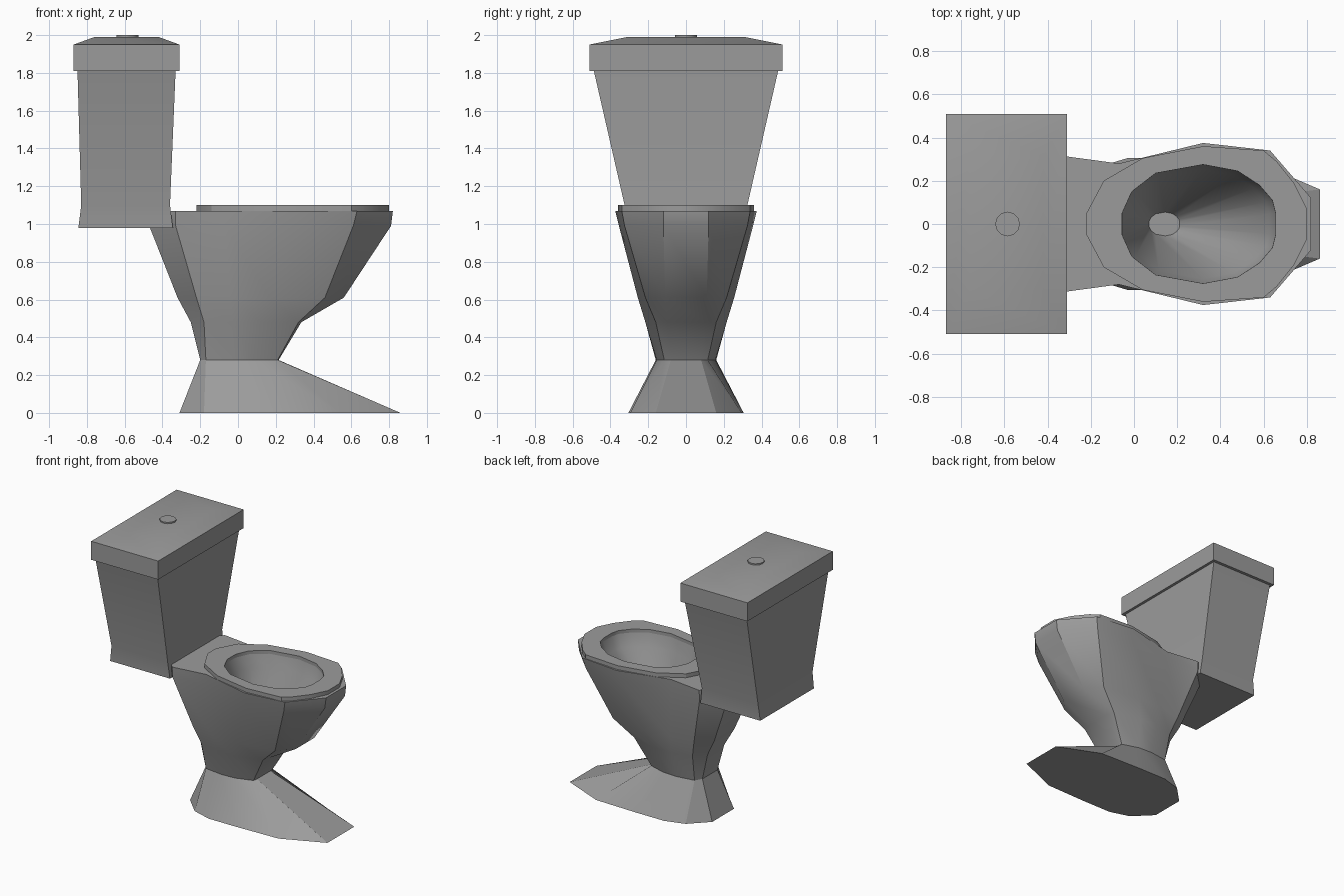
import bpy
import bmesh
from math import radians

if "Cube" in bpy.data.objects:
    bpy.data.objects.remove(bpy.data.objects["Cube"], do_unlink=True)

GREY = (0.33, 0.33, 0.33, 1.0)
ceramic = bpy.data.materials.new("grey ceramic")
ceramic.use_nodes = True
ceramic.diffuse_color = GREY
ceramic.node_tree.nodes["Principled BSDF"].inputs["Base Color"].default_value = GREY


def ring(half, z):
    """Close a half outline (back to front, y > 0) by mirroring it across y."""
    return [(x, y, z) for x, y in half] + [(x, -y, z) for x, y in reversed(half)]


def shrink(half, scale, cx):
    return [(cx + (x - cx) * scale, y * scale) for x, y in half]


def loft(name, rings, cap_start=True, cap_end=True, wrap=False, inward=False):
    """Skin a stack of equal-count rings."""
    bm = bmesh.new()
    loops = [[bm.verts.new(p) for p in r] for r in rings]
    pairs = list(zip(loops, loops[1:]))
    if wrap:
        pairs.append((loops[-1], loops[0]))
    for a, b in pairs:
        n = len(a)
        for i in range(n):
            j = (i + 1) % n
            bm.faces.new((a[i], a[j], b[j], b[i]))
    if cap_start:
        bm.faces.new(loops[0])
    if cap_end:
        bm.faces.new(loops[-1])
    bmesh.ops.recalc_face_normals(bm, faces=bm.faces)
    if inward:
        bmesh.ops.reverse_faces(bm, faces=bm.faces)
    mesh = bpy.data.meshes.new(name)
    bm.to_mesh(mesh)
    bm.free()
    return finish(bpy.data.objects.new(name, mesh))


def finish(obj):
    if obj.name not in bpy.context.collection.objects:
        bpy.context.collection.objects.link(obj)
    obj.data.materials.append(ceramic)
    bpy.ops.object.select_all(action="DESELECT")
    obj.select_set(True)
    bpy.context.view_layer.objects.active = obj
    bpy.ops.object.shade_smooth_by_angle(angle=radians(30))
    return obj


def box_ring(x0, x1, y, z):
    return ring([(x0, y), (x1, y)], z)


# Seat outlines, back to front
seat_outer = [(-0.22, 0.05), (-0.14, 0.2), (0.04, 0.305), (0.32, 0.36),
              (0.6, 0.34), (0.66, 0.29), (0.74, 0.19), (0.8, 0.07)]
seat_inner = [(-0.055, 0.05), (-0.01, 0.15), (0.1, 0.235), (0.32, 0.275),
              (0.48, 0.245), (0.58, 0.18), (0.64, 0.11), (0.655, 0.05)]

# Pedestal: foot, waist, flared bowl and rear deck, open at the top
rim = [(-0.47, 0.17), (-0.33, 0.315), (-0.07, 0.28), (0.32, 0.375), (0.63, 0.34), (0.82, 0.12)]
opening = [(-0.12, 0.08), (-0.06, 0.18), (0.07, 0.26), (0.32, 0.31), (0.6, 0.23), (0.71, 0.08)]
loft("pedestal", [
    ring([(-0.31, 0.13), (-0.18, 0.26), (-0.03, 0.305), (0.2, 0.305), (0.545, 0.295), (0.86, 0.16)], 0),
    ring([(-0.2, 0.09), (-0.17, 0.14), (-0.03, 0.16), (0.08, 0.155), (0.21, 0.115), (0.215, 0.08)], 0.28),
    ring([(-0.25, 0.1), (-0.18, 0.18), (-0.03, 0.215), (0.12, 0.215), (0.32, 0.16), (0.335, 0.1)], 0.48),
    ring([(-0.32, 0.12), (-0.22, 0.22), (-0.04, 0.25), (0.17, 0.255), (0.46, 0.215), (0.56, 0.11)], 0.61),
    ring([(-0.47, 0.17), (-0.33, 0.31), (-0.07, 0.275), (0.31, 0.355), (0.61, 0.325), (0.81, 0.12)], 0.99),
    ring(rim, 1.07),
    ring(opening, 1.07),
], cap_end=False)

# Hollow basin under the seat
loft("basin", [
    ring(seat_inner, 1.075),
    ring(shrink(seat_inner, 0.92, 0.28), 0.98),
    ring(shrink(seat_inner, 0.2, 0.1), 0.5),
], cap_start=False, inward=True)

# Seat ring
loft("seat", [ring(seat_outer, 1.068), ring(seat_outer, 1.1),
              ring(seat_inner, 1.1), ring(seat_inner, 1.068)],
     cap_start=False, cap_end=False, wrap=True)

# Tapered tank
loft("tank", [box_ring(-0.845, -0.345, 0.32, 0.98),
              box_ring(-0.83, -0.36, 0.325, 1.1),
              box_ring(-0.85, -0.33, 0.49, 1.82)])

# Tank lid with a shallow sloped top
loft("tank_lid", [box_ring(-0.87, -0.31, 0.51, 1.81),
                  box_ring(-0.87, -0.31, 0.51, 1.95),
                  box_ring(-0.76, -0.42, 0.31, 1.99)])

# Flush button
bpy.ops.mesh.primitive_cylinder_add(vertices=12, radius=0.057, depth=0.03, location=(-0.585, 0, 1.985))
button = bpy.context.object
button.name = "flush_button"
finish(button)
